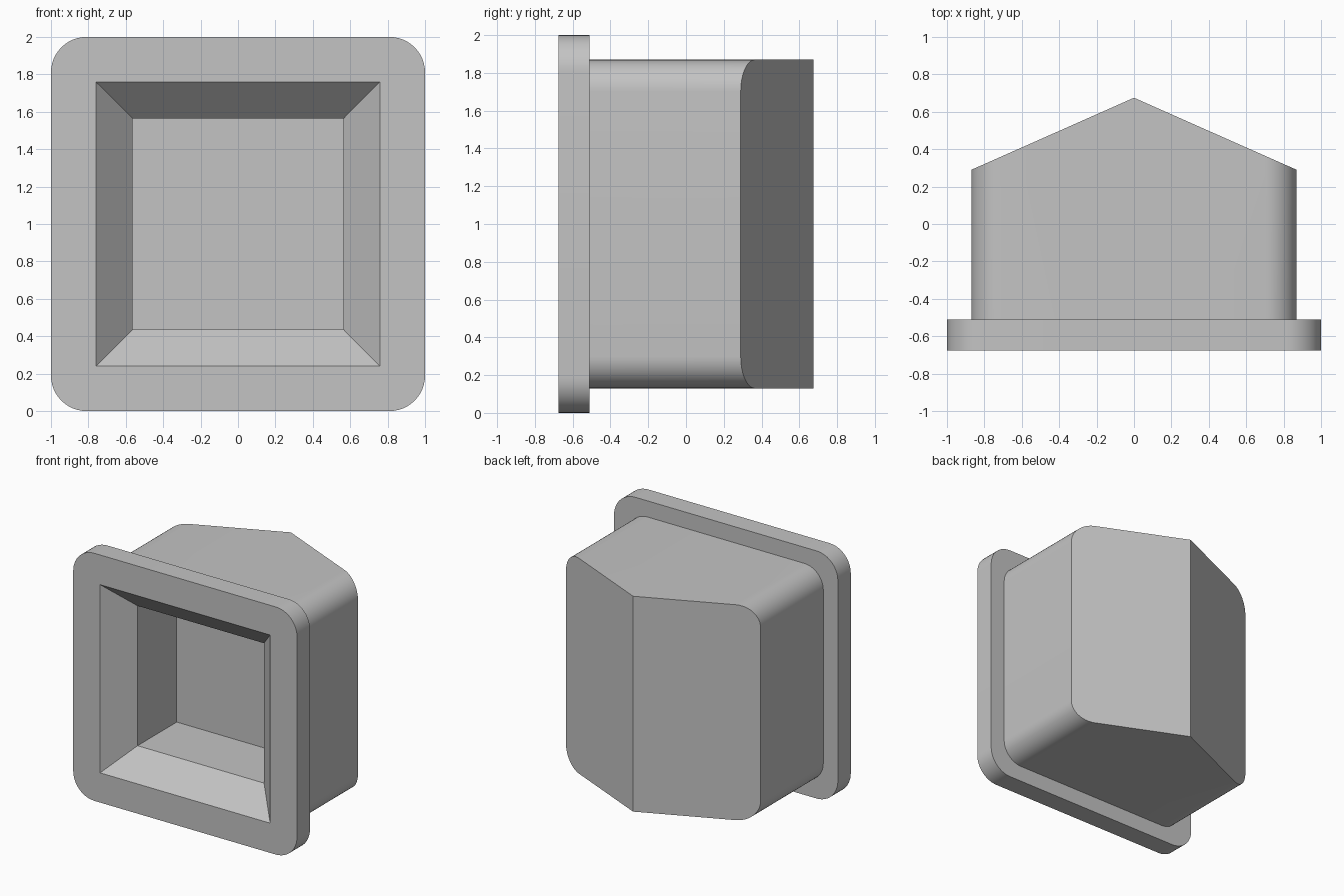
import bpy
import bmesh
from math import cos, sin, pi

cube = bpy.data.objects.get("Cube")
if cube:
    bpy.data.objects.remove(cube, do_unlink=True)

FRONT, LIP_BACK, RIDGE = -0.675, -0.51, 0.675
SLOPE = 0.443          # fall of the rear faces away from the ridge
MID = 1.0              # height of the centre

grey = bpy.data.materials.new("plain grey")
grey.use_nodes = True
colour = (0.55, 0.55, 0.55, 1)
grey.diffuse_color = colour
grey.node_tree.nodes["Principled BSDF"].inputs["Base Color"].default_value = colour

bm = bmesh.new()


def rounded_square(half, radius, depth, steps=12):
    """Loop of vertices with extra points on the x = 0 line; depth is a function of x."""
    c = half - radius
    pts = []
    for i, (sx, sz) in enumerate([(1, 1), (-1, 1), (-1, -1), (1, -1)]):
        for k in range(steps + 1):
            a = (i + k / steps) * pi / 2
            pts.append((sx * c + radius * cos(a), sz * c + radius * sin(a)))
        if i in (0, 2):
            pts.append((0, sz * half))
    return [bm.verts.new((x, depth(x), MID + z)) for x, z in pts]


def square(half, y):
    return [bm.verts.new((sx * half, y, MID + sz * half))
            for sx, sz in [(1, 1), (-1, 1), (-1, -1), (1, -1)]]


def bridge(a, b):
    n = len(a)
    for i in range(n):
        j = (i + 1) % n
        bm.faces.new((a[i], a[j], b[j], b[i]))


def loop_edges(loop):
    return [bm.edges.get((v, loop[i - 1])) for i, v in enumerate(loop)]


# Front lip and body
lip_front = rounded_square(1.0, 0.19, lambda x: FRONT)
lip_back = rounded_square(1.0, 0.19, lambda x: LIP_BACK)
body_front = rounded_square(0.87, 0.17, lambda x: LIP_BACK)
body_back = rounded_square(0.87, 0.17, lambda x: RIDGE - SLOPE * abs(x))
for a, b in [(lip_front, lip_back), (lip_back, body_front), (body_front, body_back)]:
    bridge(a, b)

# Two sloping rear faces meeting at the upright ridge
top, bottom = [i for i, v in enumerate(body_back) if abs(v.co.x) < 1e-6]
bm.faces.new(body_back[top:bottom + 1])
bm.faces.new(body_back[bottom:] + body_back[:top + 1])

# Square pocket with a bevelled mouth
mouth = square(0.76, FRONT)
throat = square(0.565, FRONT + 0.2)
floor = square(0.565, FRONT + 0.7)
bridge(mouth, throat)
bridge(throat, floor)
bm.faces.new(floor)

# Flat front rim around the mouth
bmesh.ops.triangle_fill(bm, edges=loop_edges(lip_front) + loop_edges(mouth),
                        use_beauty=True, normal=(0, -1, 0))
bmesh.ops.recalc_face_normals(bm, faces=bm.faces[:])

mesh = bpy.data.meshes.new("square_plug")
bm.to_mesh(mesh)
bm.free()
mesh.materials.append(grey)
plug = bpy.data.objects.new("square_plug", mesh)
bpy.context.collection.objects.link(plug)

bpy.ops.object.select_all(action="DESELECT")
plug.select_set(True)
bpy.context.view_layer.objects.active = plug
bpy.ops.object.shade_smooth_by_angle(angle=pi / 9)
